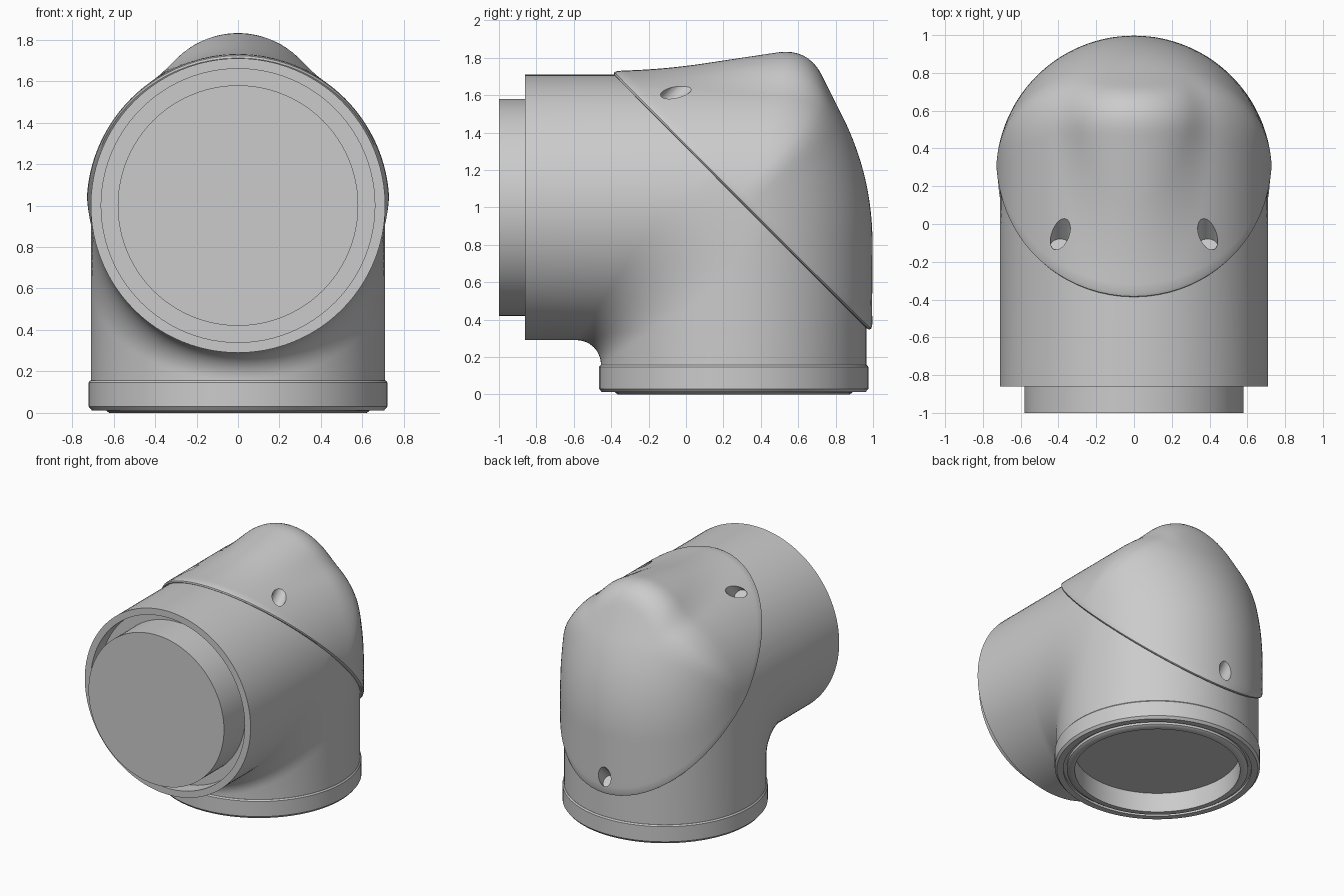
import bpy, bmesh
from math import sin, cos, pi, hypot, radians
from mathutils import Vector, Matrix

if "Cube" in bpy.data.objects:
    bpy.data.objects.remove(bpy.data.objects["Cube"])

SEG = 96
PIPE_R, PIPE_Z, LEG_Y = 0.71, 1.0, 0.255
DIAG = Vector((0, 1, 1)).normalized()

grey = bpy.data.materials.new("light_grey")
grey.use_nodes = True
grey.diffuse_color = (0.6, 0.6, 0.6, 1)
grey.node_tree.nodes["Principled BSDF"].inputs["Base Color"].default_value = grey.diffuse_color


def make_object(name, bm):
    bmesh.ops.remove_doubles(bm, verts=bm.verts, dist=1e-5)
    bmesh.ops.recalc_face_normals(bm, faces=bm.faces)
    mesh = bpy.data.meshes.new(name)
    bm.to_mesh(mesh)
    bm.free()
    mesh.materials.append(grey)
    obj = bpy.data.objects.new(name, mesh)
    bpy.context.collection.objects.link(obj)
    return obj


def select_only(obj):
    bpy.ops.object.select_all(action="DESELECT")
    obj.select_set(True)
    bpy.context.view_layer.objects.active = obj


def smooth(obj, angle=35):
    select_only(obj)
    bpy.ops.object.shade_smooth_by_angle(angle=radians(angle))


def skin(bm, rows):
    """Join closed rings of points with quads; returns the rings of vertices."""
    rings = [[bm.verts.new(p) for p in row] for row in rows]
    for a, b in zip(rings, rings[1:]):
        for i in range(len(a)):
            j = (i + 1) % len(a)
            bm.faces.new((a[i], a[j], b[j], b[i]))
    return rings


def lathe(name, profile, place):
    """Turn a (radius, height) profile; the last ring is closed by a disc."""
    bm = bmesh.new()
    angles = [2 * pi * i / SEG for i in range(SEG)]
    rings = skin(bm, [[place(r * cos(a), r * sin(a), h) for a in angles] for r, h in profile])
    bm.faces.new(rings[-1])
    obj = make_object(name, bm)
    smooth(obj)
    return obj


# Elbow body: straight lines along both pipes, joined by a fillet at the bend
def elbow_line(phi):
    d, x = PIPE_R * cos(phi), PIPE_R * sin(phi)
    f = 0.13 + 0.25 * (1 - abs(cos(phi)))
    y, z = LEG_Y + d, PIPE_Z + d
    line = [(x, -0.86, z)]
    for i in range(13):
        a = pi / 2 * i / 12
        line.append((x, y - f + f * sin(a), z - f + f * cos(a)))
    return line + [(x, y, 0.15)]


bm = bmesh.new()
lines = [elbow_line(2 * pi * i / SEG) for i in range(SEG)]
skin(bm, list(zip(*lines)))
bmesh.ops.bisect_plane(bm, geom=bm.verts[:] + bm.edges[:] + bm.faces[:],
                       plane_co=(0, 0, 1.34), plane_no=DIAG, clear_outer=True)
smooth(make_object("elbow_body", bm))

# Front opening with a recessed ring and a projecting plug
lathe("front_plug",
      [(PIPE_R, -0.86), (0.66, -0.86), (0.66, -0.74), (0.58, -0.74), (0.58, -1)],
      lambda u, v, h: (u, h, PIPE_Z + v))

# Base collar with a groove and a shallow socket underneath
lathe("base_collar",
      [(0.7, 0.157), (0.712, 0.157), (0.72, 0.147), (0.72, 0.03), (0.705, 0.012),
       (0.66, 0.012), (0.66, 0.03), (0.635, 0.03), (0.635, 0.01), (0.62, 0),
       (0.58, 0), (0.58, 0.15)],
      lambda u, v, h: (u, LEG_Y + v, h))


# Back cover: blended pipe shapes with a raised hump and a sloping back
def smax(a, b, k):
    h = max(k - abs(a - b), 0)
    return max(a, b) + (h * h / (4 * k) if h else 0)


def cover_field(p):
    x, y, z = p
    pipe = hypot(x, z - 1) - 0.73
    hump = hypot(x, z - 1.335 - 0.15 * y) - 0.42
    leg = hypot(x, y - 0.267) - 0.73
    slope = hypot(x, (2 * y + z - 3.16) / 5 ** 0.5 + 1) - 1
    top = -smax(-pipe, -hump, 0.04)
    body = smax(top, leg, 0.12 * max(0.001, 1 - (x / 0.73) ** 2))
    return smax(body, slope, 0.16)


CENTRE = Vector((0, 0.295, 1.025))
SIDE, ALONG = Vector((1, 0, 0)), Vector((0, 1, -1)).normalized()


def cover_point(az, el, scale):
    ray = (SIDE * cos(az) + ALONG * sin(az)) * cos(el) + DIAG * sin(el)
    near, far = 0.0, 2.0
    for _ in range(24):
        mid = (near + far) / 2
        if cover_field(CENTRE + ray * mid) < 0:
            near = mid
        else:
            far = mid
    return CENTRE + ray * near * scale


bm = bmesh.new()
steps = [(0, 0.97), (0.004, 0.985), (0.014, 0.996), (0.03, 1)]
steps += [(0.03 + (pi / 2 - 0.03) * i / 40, 1) for i in range(1, 40)]
rings = skin(bm, [[cover_point(2 * pi * i / SEG, el, s) for i in range(SEG)] for el, s in steps])
bm.faces.new(rings[0])
pole = bm.verts.new(cover_point(0, pi / 2, 1))
for i in range(SEG):
    bm.faces.new((rings[-1][i], rings[-1][(i + 1) % SEG], pole))
cover = make_object("back_cover", bm)

# Three screw holes sunk into the cover along the diagonal
bm = bmesh.new()
turn = DIAG.to_track_quat("Z", "Y").to_matrix().to_4x4()
for spot in ((0.39, -0.06, 1.61), (-0.39, -0.06, 1.61), (0, 0.985, 0.47)):
    place = Matrix.Translation(Vector(spot) + DIAG * 0.12) @ turn
    bmesh.ops.create_cone(bm, cap_ends=True, segments=32, radius1=0.053, radius2=0.053,
                          depth=0.4, matrix=place)
cutter = make_object("hole_cutter", bm)
cutter.hide_render = True
cut = cover.modifiers.new("screw_holes", "BOOLEAN")
cut.operation = "DIFFERENCE"
cut.solver = "EXACT"
cut.object = cutter
select_only(cover)
bpy.ops.object.modifier_apply(modifier=cut.name)
bpy.data.objects.remove(cutter)
smooth(cover)
